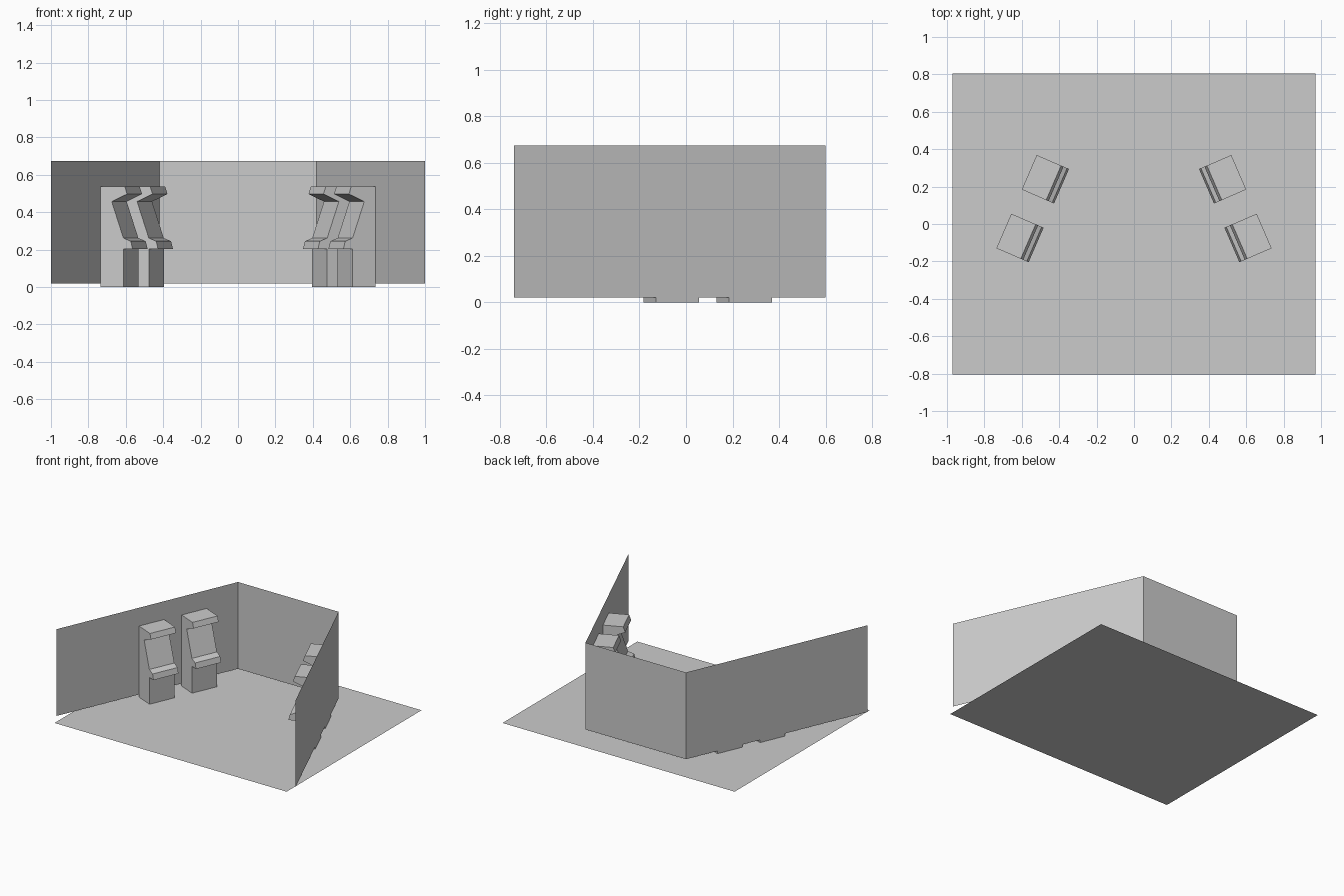
import bpy, bmesh
from mathutils import Vector

if "Cube" in bpy.data.objects:
    bpy.data.objects.remove(bpy.data.objects["Cube"])


def make_object(name, verts, faces, mirror=False):
    mesh = bpy.data.meshes.new(name)
    mesh.from_pydata([tuple(v) for v in verts], [], faces)
    bm = bmesh.new()
    bm.from_mesh(mesh)
    bmesh.ops.recalc_face_normals(bm, faces=bm.faces)
    bm.to_mesh(mesh)
    bm.free()
    obj = bpy.data.objects.new(name, mesh)
    bpy.context.collection.objects.link(obj)
    if mirror:
        obj.modifiers.new("mirror_x", 'MIRROR').use_mirror_merge = False
    return obj


def wall(name, a, b, mirror=False):
    """Single-sheet upright wall between two plan points."""
    z0, z1 = 0.02, 0.675
    verts = [(*a, z0), (*b, z0), (*b, z1), (*a, z1)]
    return make_object(name, verts, [(0, 1, 2, 3)], mirror)


# Floor sheet
make_object("floor", [(-0.97, -0.805, 0), (0.97, -0.805, 0),
                      (0.97, 0.805, 0), (-0.97, 0.805, 0)], [(0, 1, 2, 3)])

# Back wall and splayed side walls
corner, end = Vector((-0.42, 0.6)), Vector((-1.0, -0.74))
wall("back_wall", corner, (0.42, 0.6))
wall("side_walls", corner, end, mirror=True)

# Arcade cabinet side profile: (distance out from wall, height)
PROFILE = [(0, 0), (0.136, 0), (0.136, 0.203), (0.188, 0.203),
           (0.177, 0.245), (0.134, 0.262), (0.066, 0.457),
           (0.156, 0.497), (0.142, 0.537), (0, 0.537)]
along = (end - corner).normalized()
out = Vector((-along.y, along.x))
WIDTH = 0.201


def cabinet(name, start):
    verts = []
    for t in (start, start + WIDTH):
        for d, z in PROFILE:
            p = corner + along * t + out * d
            verts.append((p.x, p.y, z))
    n = len(PROFILE)
    faces = [tuple(range(n)), tuple(range(2 * n - 1, n - 1, -1))]
    faces += [(i, (i + 1) % n, (i + 1) % n + n, i + n) for i in range(n)]
    return make_object(name, verts, faces, mirror=True)


# Two cabinets backed against each side wall
cabinet("rear_arcade_cabinets", 0.252)
cabinet("front_arcade_cabinets", 0.594)
